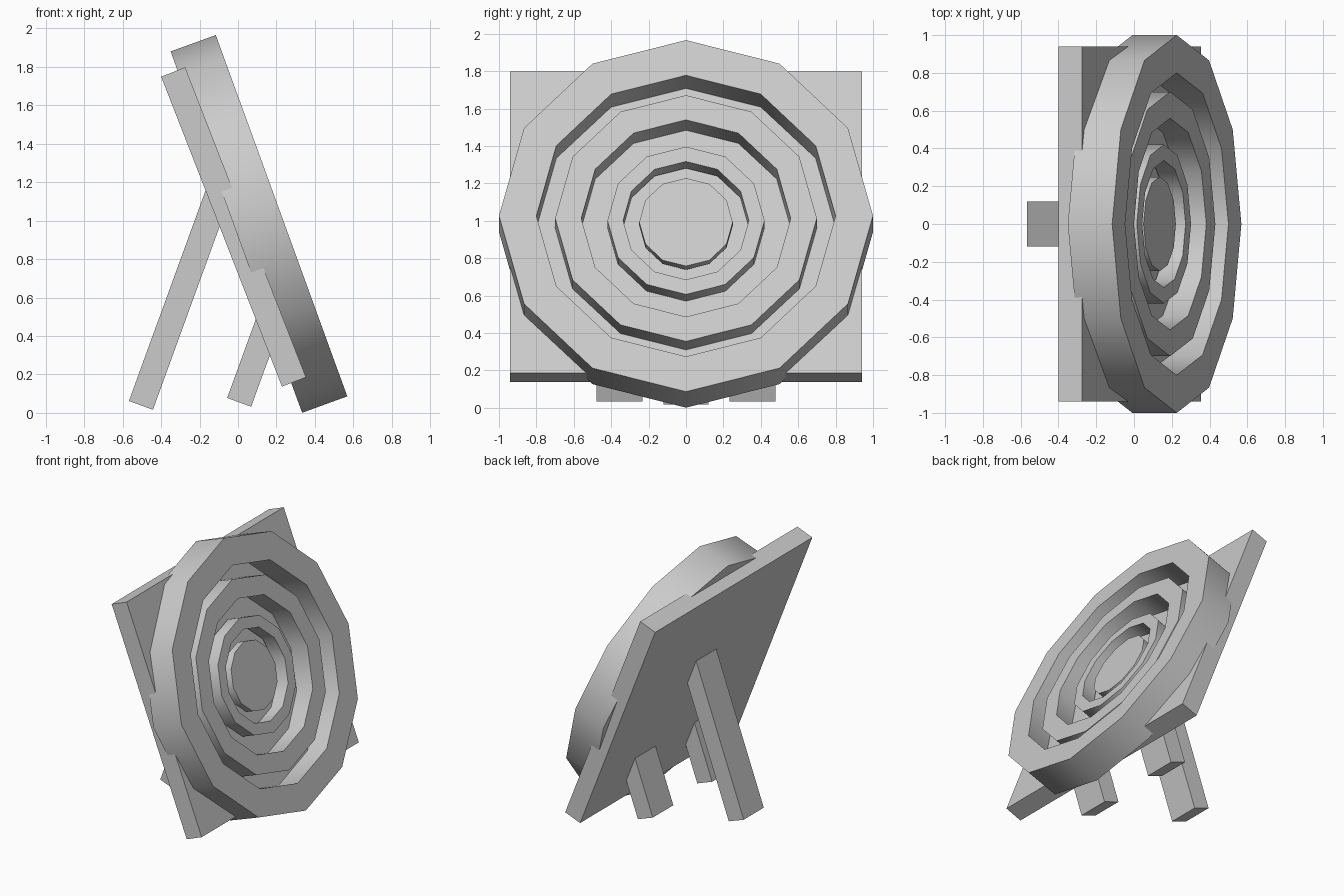
import bpy, bmesh
from math import sin, cos, pi, radians
from mathutils import Matrix

if "Cube" in bpy.data.objects:
    bpy.data.objects.remove(bpy.data.objects["Cube"])

SIDES = 12
CENTRE = (0.109, 0, 0.983)


def finish(name, bm, loc, tilt, smooth=False):
    bmesh.ops.recalc_face_normals(bm, faces=bm.faces[:])
    me = bpy.data.meshes.new(name)
    bm.to_mesh(me)
    bm.free()
    ob = bpy.data.objects.new(name, me)
    bpy.context.collection.objects.link(ob)
    ob.location = loc
    ob.rotation_euler = (0, radians(tilt), 0)
    if smooth:
        bpy.ops.object.select_all(action='DESELECT')
        ob.select_set(True)
        bpy.context.view_layer.objects.active = ob
        bpy.ops.object.shade_smooth_by_angle(angle=radians(40))
    return ob


def ring(name, outer, inner, half):
    # square-section ring, facing up before tilting
    bm = bmesh.new()
    profile = [(outer, -half), (outer, half), (inner, half), (inner, -half)]
    loops = [[bm.verts.new((r * cos(2 * pi * i / SIDES), r * sin(2 * pi * i / SIDES), z))
              for i in range(SIDES)] for r, z in profile]
    for k in range(4):
        a, b = loops[k], loops[(k + 1) % 4]
        for i in range(SIDES):
            j = (i + 1) % SIDES
            bm.faces.new((a[i], a[j], b[j], b[i]))
    return finish(name, bm, CENTRE, 70, True)


def box(name, size, loc, tilt, from_base=False):
    bm = bmesh.new()
    bmesh.ops.create_cube(bm, size=1, matrix=Matrix.Diagonal((*size, 1)))
    if from_base:
        bmesh.ops.translate(bm, verts=bm.verts, vec=(0, 0, size[2] / 2))
    return finish(name, bm, loc, tilt)


# Concentric target rings, each a scaled copy of the outer one
for name, s in (("outer_ring", 1.0), ("middle_ring", 0.7), ("inner_ring", 0.42)):
    ring(name, s, 0.8 * s, 0.125 * s)

# Centre disc
bm = bmesh.new()
bmesh.ops.create_cone(bm, cap_ends=True, segments=SIDES, radius1=0.25, radius2=0.25,
                      depth=0.058, matrix=Matrix.Rotation(pi / 2, 4, 'Z'))
finish("centre_disc", bm, CENTRE, 70, True)

# Backing board
box("back_board", (0.134, 1.88, 1.73), (-0.023, 0, 0.967), -21.3)

# Rear prop and two short legs, ending inside the board
box("rear_leg", (0.133, 0.24, 1.19), (-0.505, 0, 0.039), 20, True)
for side, y in (("left", -0.355), ("right", 0.355)):
    box(f"short_leg_{side}", (0.133, 0.245, 0.46), (0.006, y, 0.055), 20, True)
